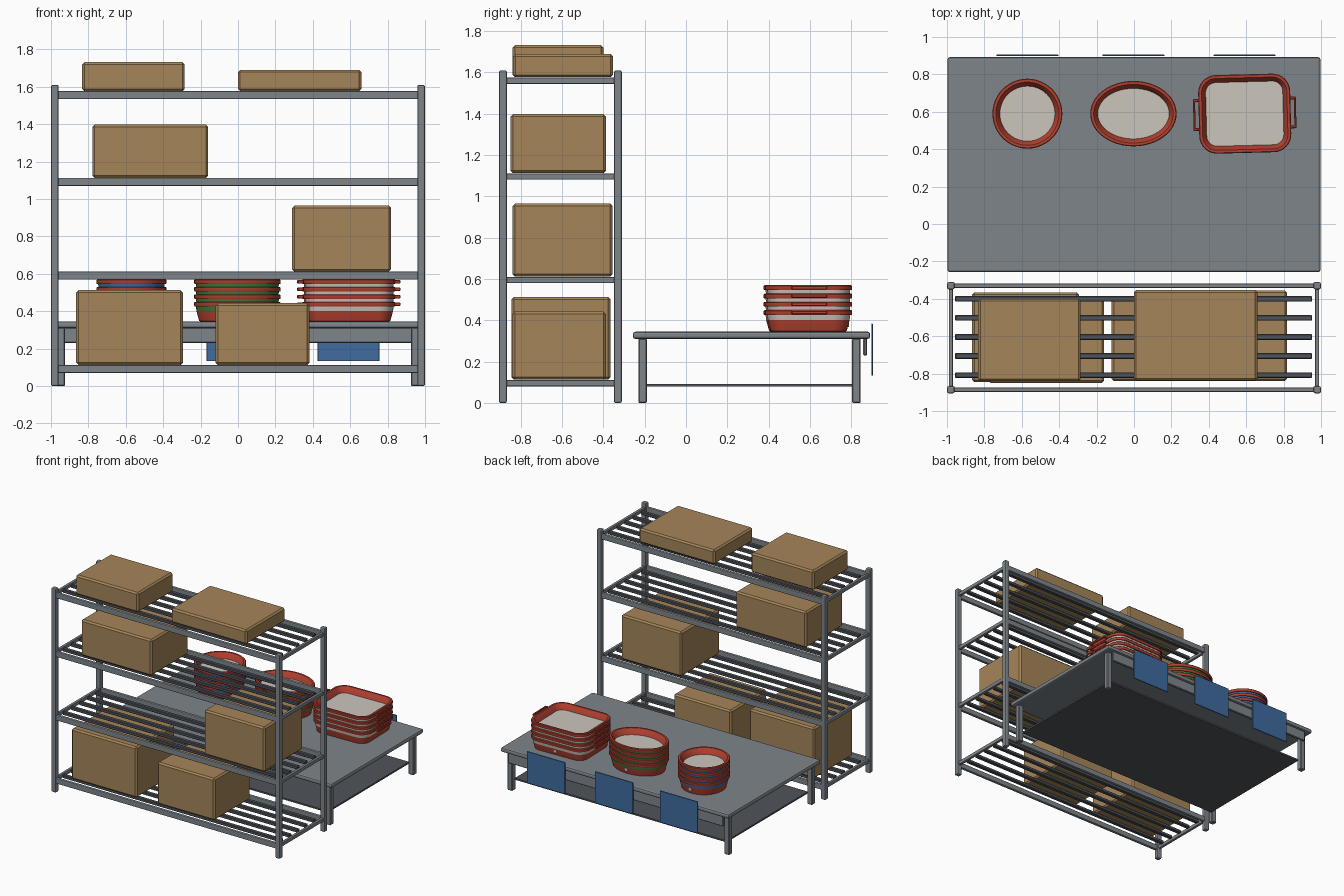
import bpy, bmesh, math
from mathutils import Matrix

if "Cube" in bpy.data.objects:
    bpy.data.objects.remove(bpy.data.objects["Cube"])


def mat(name, r, g, b):
    m = bpy.data.materials.new(name)
    m.diffuse_color = (r, g, b, 1)
    m.use_nodes = True
    m.node_tree.nodes["Principled BSDF"].inputs["Base Color"].default_value = m.diffuse_color
    return m


GREY = mat("steel grey", 0.21, 0.235, 0.26)
DARK = mat("dark grey", 0.08, 0.09, 0.105)
BROWN = mat("cardboard brown", 0.38, 0.235, 0.10)
RED = mat("terracotta red", 0.45, 0.053, 0.03)
CREAM = mat("cream", 0.60, 0.56, 0.50)
BLUE = mat("blue", 0.05, 0.15, 0.35)
GREEN = mat("green", 0.05, 0.19, 0.045)


def finish(bm, name, mats):
    bmesh.ops.recalc_face_normals(bm, faces=bm.faces)
    me = bpy.data.meshes.new(name)
    bm.to_mesh(me)
    bm.free()
    for m in mats:
        me.materials.append(m)
    ob = bpy.data.objects.new(name, me)
    bpy.context.collection.objects.link(ob)
    return ob


def box(name, x0, x1, y0, y1, z0, z1, m, bevel=0.0, seg=1):
    """Box given by its limits, with an optional edge bevel."""
    bm = bmesh.new()
    M = Matrix.Translation(((x0 + x1) / 2, (y0 + y1) / 2, (z0 + z1) / 2)) \
        @ Matrix.Diagonal((x1 - x0, y1 - y0, z1 - z0, 1))
    bmesh.ops.create_cube(bm, size=1, matrix=M)
    if bevel:
        bmesh.ops.bevel(bm, geom=bm.edges[:], offset=bevel, segments=seg,
                        affect='EDGES', profile=0.5)
    return finish(bm, name, [m])


# --- storage rack: posts, rails, slats ---
YF, YB, XP = -0.886, -0.33, 0.979
for sx in (-1, 1):
    for y, tag in ((YF, "front"), (YB, "back")):
        box(f"rack_post_{tag}", sx * XP - 0.02, sx * XP + 0.02, y - 0.019, y + 0.019,
            0, 1.61, GREY, 0.008, 2)

SHELVES = (0.113, 0.612, 1.113, 1.577)
for top in SHELVES:
    for y in (YF, YB):
        box("shelf_long_rail", -0.965, 0.965, y - 0.012, y + 0.012, top - 0.043, top, GREY, 0.006, 2)
    for sx in (-1, 1):
        box("shelf_side_rail", sx * XP - 0.011, sx * XP + 0.011, YF, YB, top - 0.032, top - 0.002,
            GREY, 0.005, 2)
    for i in range(5):
        y = -0.808 + i * 0.102
        box("shelf_slat", -0.957, 0.953, y - 0.015, y + 0.015, top - 0.026, top - 0.002, DARK, 0.004)

# --- cardboard boxes: x0, x1, y0, y1, height, shelf ---
BOXES = [(-0.865, -0.295, -0.845, -0.365, 0.40, 0),
         (-0.12, 0.382, -0.84, -0.388, 0.33, 0),
         (0.29, 0.818, -0.84, -0.355, 0.353, 1),
         (-0.778, -0.16, -0.85, -0.387, 0.285, 2),
         (-0.833, -0.285, -0.84, -0.40, 0.155, 3),
         (0.0, 0.66, -0.838, -0.353, 0.113, 3)]
for x0, x1, y0, y1, h, s in BOXES:
    z = SHELVES[s]
    box("cardboard_box", x0, x1, y0, y1, z, z + h, BROWN, 0.012)

# --- low table ---
box("table_top", -0.997, 0.997, -0.257, 0.892, 0.31, 0.345, GREY, 0.012, 2)
for sx in (-1, 1):
    for y in (-0.21, 0.825):
        box("table_leg", sx * 0.947 - 0.022, sx * 0.947 + 0.022, y - 0.021, y + 0.021,
            0, 0.312, GREY, 0.005)
box("table_apron", -0.94, 0.94, 0.858, 0.877, 0.23, 0.312, GREY, 0.005)
box("table_lower_shelf", -0.925, 0.925, -0.20, 0.815, 0.08, 0.093, DARK)

# --- blue signs on the table edge ---
for x in (-0.57, -0.003, 0.591):
    box("blue_sign", x - 0.166, x + 0.166, 0.897, 0.905, 0.133, 0.384, BLUE, 0.002)


# --- stacked bowls ---
def outline(hx, hy, corner, off):
    """Ellipse when corner is None, otherwise a rounded rectangle, inset by off."""
    hx, hy = hx - off, hy - off
    n = 48
    if corner is None:
        return [(hx * math.cos(2 * math.pi * i / n), hy * math.sin(2 * math.pi * i / n))
                for i in range(n)]
    r = corner - off
    pts = []
    for q, (sx, sy) in enumerate(((1, 1), (-1, 1), (-1, -1), (1, -1))):
        for i in range(9):
            a = math.pi / 2 * (q + i / 8)
            pts.append((sx * (hx - r) + r * math.cos(a), sy * (hy - r) + r * math.sin(a)))
    return pts


# profile: inset, height, material of the band that ends here (0 red, 1 stripe, 2 cream)
PROFILE = [(0.034, 0.000, 0), (0.026, 0.004, 0), (0.012, 0.056, 0), (0.009, 0.081, 1),
           (0.002, 0.081, 0), (0.0, 0.085, 0), (0.0, 0.101, 0), (0.004, 0.105, 0),
           (0.018, 0.105, 0), (0.022, 0.101, 0), (0.040, 0.060, 0)]


def bowl(name, hx, hy, corner, stripe, loc, rot):
    bm = bmesh.new()
    rings = [[bm.verts.new((x, y, z)) for x, y in outline(hx, hy, corner, off)]
             for off, z, _ in PROFILE]
    n = len(rings[0])
    for k in range(1, len(rings)):
        for i in range(n):
            j = (i + 1) % n
            f = bm.faces.new((rings[k-1][i], rings[k-1][j], rings[k][j], rings[k][i]))
            f.material_index = PROFILE[k][2]
    bm.faces.new(rings[0])
    bm.faces.new(rings[-1]).material_index = 2
    ob = finish(bm, name, [RED, stripe, CREAM])
    ob.location = loc
    ob.rotation_euler.z = rot
    bpy.context.view_layer.objects.active = ob
    ob.select_set(True)
    bpy.ops.object.shade_smooth_by_angle(angle=math.radians(35))
    ob.select_set(False)


STACKS = [("round_bowl", -0.57, 0.187, 0.187, None, BLUE, 0),
          ("oval_bowl", -0.003, 0.231, 0.175, None, GREEN, 0),
          ("square_tub", 0.592, 0.246, 0.21, 0.095, CREAM, math.radians(1.5))]
for name, x, hx, hy, corner, stripe, rot in STACKS:
    for lvl in range(4):
        z = 0.345 + 0.04 * lvl
        bowl(name, hx, hy, corner, stripe, (x, 0.59, z), rot)
        if corner:
            # loop handles on both ends of the tub
            for s in (-1, 1):
                parts = [(0.264, 0.275, -0.085, 0.085), (0.235, 0.27, 0.07, 0.085),
                         (0.235, 0.27, -0.085, -0.07)]
                for a, b, y0, y1 in parts:
                    p, q = sorted((s * a, s * b))
                    h = box("tub_handle", p, q, y0, y1, 0.084, 0.101, RED, 0.003)
                    h.location = (x, 0.59, z)
                    h.rotation_euler.z = rot
    # small button on the back of the lowest bowl
    bm = bmesh.new()
    bmesh.ops.create_cone(bm, cap_ends=True, segments=16, radius1=0.013, radius2=0.013, depth=0.012,
                          matrix=Matrix.Translation((x, 0.59 + hy - 0.018, 0.382))
                          @ Matrix.Rotation(math.pi / 2, 4, 'X'))
    finish(bm, "bowl_button", [CREAM])
